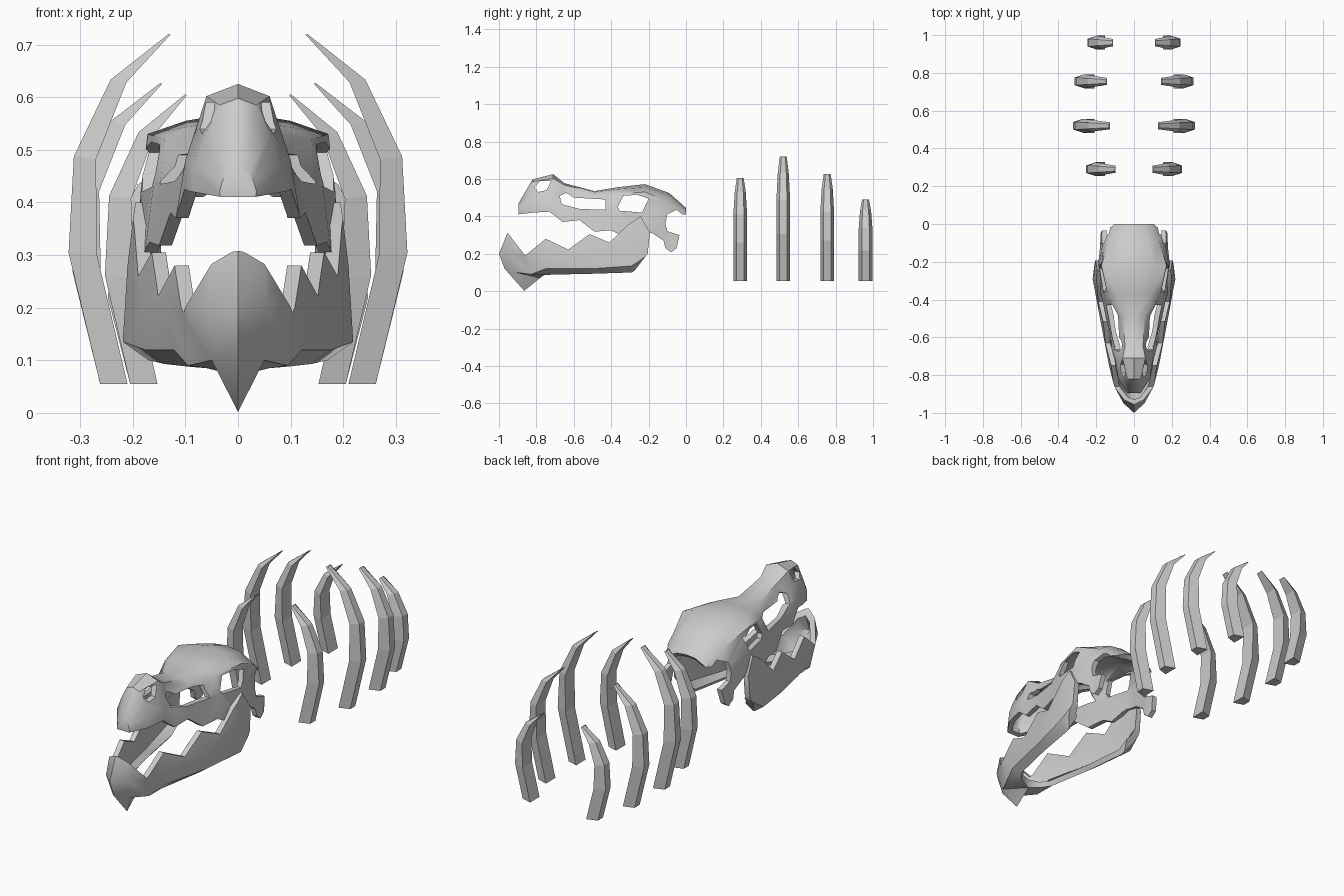
import bpy, bmesh
from math import radians

if "Cube" in bpy.data.objects:
    bpy.data.objects.remove(bpy.data.objects["Cube"])


def make_object(name, verts, faces):
    me = bpy.data.meshes.new(name)
    me.from_pydata(verts, [], faces)
    me.update()
    ob = bpy.data.objects.new(name, me)
    bpy.context.collection.objects.link(ob)
    return ob


def grid_faces(rows, cols):
    return [(i * cols + j, i * cols + j + 1, (i + 1) * cols + j + 1, (i + 1) * cols + j)
            for i in range(rows - 1) for j in range(cols - 1)]


def prism(pts, half=0.6):
    """Side outline (y, z) extruded across x, used as a cutter."""
    n = len(pts)
    verts = [(s * half, y, z) for s in (-1, 1) for y, z in pts]
    faces = [tuple(range(n)), tuple(range(n, 2 * n))]
    faces += [(k, (k + 1) % n, n + (k + 1) % n, n + k) for k in range(n)]
    ob = make_object("cutter", verts, faces)
    bm = bmesh.new()
    bm.from_mesh(ob.data)
    bmesh.ops.recalc_face_normals(bm, faces=bm.faces)
    bm.to_mesh(ob.data)
    bm.free()
    ob.hide_render = True
    return ob


def mirror(ob):
    m = ob.modifiers.new("mirror", 'MIRROR')
    m.use_clip = True


def bake(ob):
    dg = bpy.context.evaluated_depsgraph_get()
    me = bpy.data.meshes.new_from_object(ob.evaluated_get(dg))
    ob.modifiers.clear()
    ob.data = me


def carve(ob, outline, holes, thickness):
    """Mirror and thicken a half shell, trim it to a side outline, cut holes."""
    mirror(ob)
    s = ob.modifiers.new("thickness", 'SOLIDIFY')
    s.thickness, s.offset, s.use_even_offset = thickness, -1, True
    cutters = [prism(outline)] + [prism(h) for h in holes]
    for k, c in enumerate(cutters):
        b = ob.modifiers.new("cut", 'BOOLEAN')
        b.operation = 'DIFFERENCE' if k else 'INTERSECT'
        b.solver = 'EXACT'
        b.object = c
    bake(ob)
    for c in cutters:
        bpy.data.objects.remove(c, do_unlink=True)
    bpy.ops.object.select_all(action='DESELECT')
    ob.select_set(True)
    bpy.context.view_layer.objects.active = ob
    bpy.ops.object.shade_smooth_by_angle(angle=radians(38))


# Cranium: half cross-sections (x, z) from crown to cheek, snout to back
sections = [
    (-0.895, [(0, .47), (.02, .46), (.03, .44), (.035, .42), (.03, .38)]),
    (-0.82, [(0, .598), (.035, .585), (.062, .53), (.085, .47), (.085, .38)]),
    (-0.71, [(0, .625), (.06, .602), (.08, .54), (.10, .48), (.11, .36)]),
    (-0.65, [(0, .577), (.048, .567), (.065, .515), (.105, .455), (.125, .33)]),
    (-0.49, [(0, .535), (.055, .53), (.078, .50), (.135, .44), (.155, .28)]),
    (-0.37, [(0, .555), (.09, .545), (.14, .52), (.16, .44), (.18, .28)]),
    (-0.22, [(0, .572), (.10, .555), (.172, .53), (.185, .42), (.195, .25)]),
    (-0.09, [(0, .525), (.075, .515), (.135, .475), (.165, .38), (.18, .19)]),
    (0.0, [(0, .445), (.05, .44), (.10, .415), (.155, .36), (.18, .19)]),
]
verts = [(x, y, z) for y, ring in sections for x, z in ring]
faces = grid_faces(len(sections), 5)
verts.append((0, -0.895, .38))
faces.append((len(verts) - 1, 4, 3, 2, 1, 0))
cranium = make_object("cranium", verts, faces)
skull_outline = [(-.95, .404), (-.82, .42), (-.73, .425), (-.66, .37), (-.57, .38),
                 (-.49, .318), (-.40, .325), (-.35, .30), (-.25, .325), (-.18, .31),
                 (-.12, .27), (-.11, .23), (-.08, .208), (-.05, .23), (-.035, .30),
                 (-.10, .32), (-.11, .36), (-.10, .41), (-.05, .435), (-.02, .41),
                 (.05, .41), (.05, .7), (-.95, .7)]
nostril = [(-.81, .555), (-.78, .59), (-.72, .59), (-.745, .54), (-.79, .53)]
snout_opening = [(-.675, .51), (-.64, .525), (-.60, .50), (-.43, .49),
                 (-.43, .435), (-.57, .44), (-.665, .465)]
eye_socket = [(-.365, .45), (-.335, .51), (-.26, .515), (-.20, .495),
              (-.235, .42), (-.355, .43)]
carve(cranium, skull_outline, [nostril, snout_opening, eye_socket], .024)

# Lower jaw: columns from the beak's centre line round to the hinge, top to bottom
columns = [
    [(0, -.955, .31), (0, -1.0, .20), (0, -.97, .12), (0, -.865, .002)],
    [(.05, -.93, .29), (.055, -.95, .20), (.05, -.91, .10), (0, -.78, .07)],
    [(.09, -.86, .30), (.105, -.86, .20), (.095, -.83, .09), (.06, -.76, .085)],
    [(.115, -.75, .32), (.132, -.75, .20), (.122, -.75, .12), (.095, -.72, .088)],
    [(.16, -.50, .36), (.18, -.50, .20), (.177, -.50, .12), (.14, -.50, .093)],
    [(.19, -.29, .45), (.21, -.29, .28), (.219, -.29, .135), (.17, -.29, .10)],
    [(.19, -.18, .45), (.205, -.18, .30), (.205, -.18, .21), (.175, -.18, .17)],
]
jaw = make_object("lower_jaw", [p for c in columns for p in c], grid_faces(len(columns), 4))
jaw_outline = [(-1.05, .315), (-.95, .307), (-.91, .255), (-.86, .19), (-.75, .28),
               (-.63, .222), (-.515, .305), (-.41, .26), (-.31, .355), (-.243, .40),
               (-.193, .315), (-.205, .20), (-.29, .09), (-.4, -.05), (-1.05, -.05)]
carve(jaw, jaw_outline, [], .026)

# Ribs: tapering trapezoid bars: (height share, outer offset, bar depth, width share)
rib_shape = [(0, 0, .052, 1), (.375, .06, .054, 1), (.65, .05, .042, 1),
             (.87, -.02, .03, .8), (1, -.13, .004, .5)]
# rib pair: (y, base outer x, bend, top z)
ribs = [(.29, .205, .80, .605), (.52, .262, 1.0, .72),
        (.755, .262, .88, .627), (.96, .205, .70, .49)]
for k, (y, base, bend, top) in enumerate(ribs):
    verts = []
    for h, off, depth, w in rib_shape:
        x, z = base + off * bend, .055 + h * (top - .055)
        zi = z - .2 * depth * h
        verts += [(x, y - .02 * w, z), (x, y + .02 * w, z),
                  (x - depth, y + .037 * w, zi), (x - depth, y - .037 * w, zi)]
    n = len(rib_shape)
    faces = [(3, 2, 1, 0), tuple(range(4 * n - 4, 4 * n))]
    faces += [(4 * i + j, 4 * i + (j + 1) % 4, 4 * i + 4 + (j + 1) % 4, 4 * i + 4 + j)
              for i in range(n - 1) for j in range(4)]
    rib = make_object(f"rib_pair_{k + 1}", verts, faces)
    mirror(rib)
    bake(rib)
